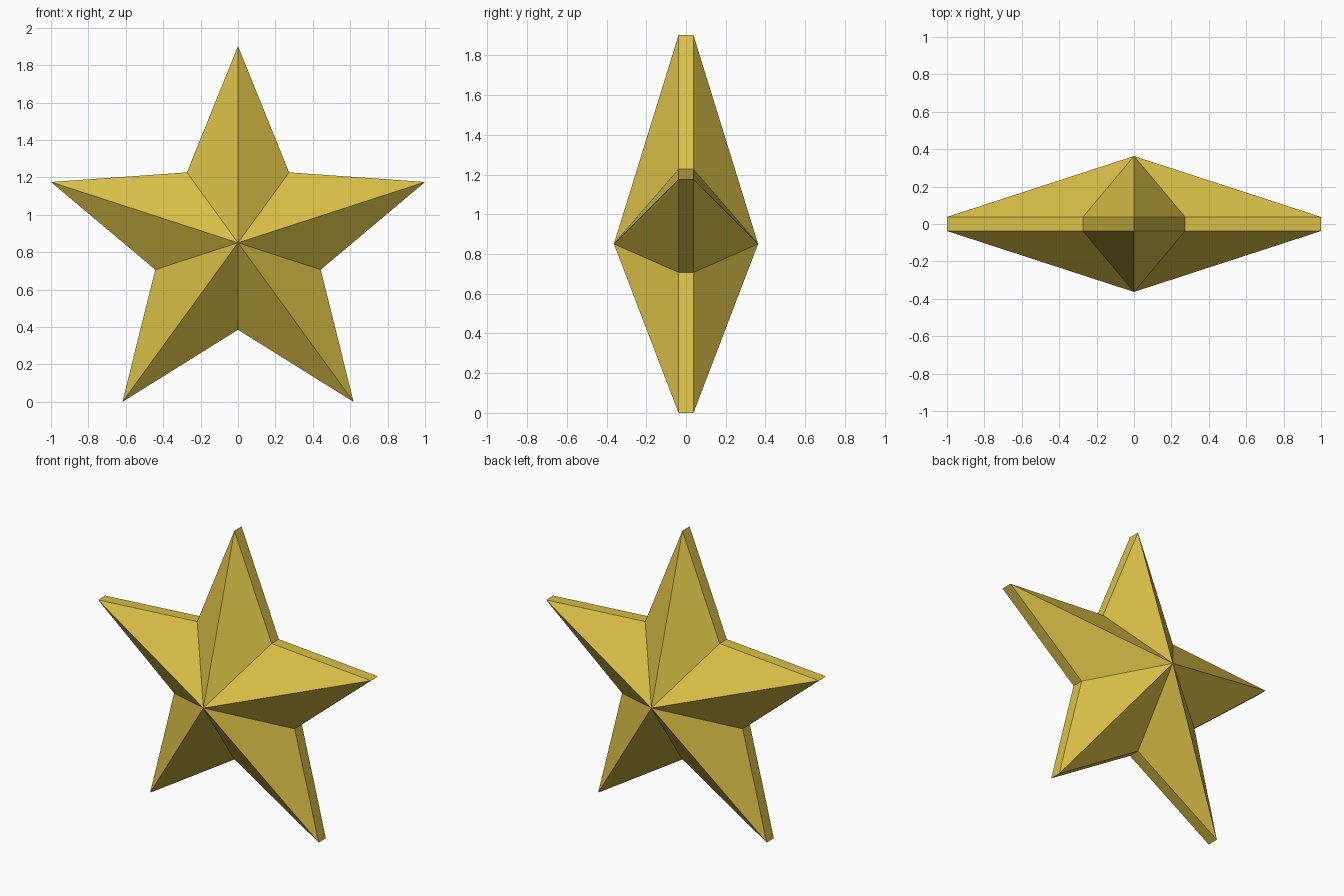
import bpy, bmesh, math

if "Cube" in bpy.data.objects:
    bpy.data.objects.remove(bpy.data.objects["Cube"])

OUTER = 1 / math.cos(math.radians(18))   # tip radius, star spans 2 units
INNER = 0.465                            # notch radius
CENTRE_Z = OUTER * math.cos(math.radians(36))
RIM, PEAK = 0.0375, 0.363                # half thickness at rim and centre

gold = bpy.data.materials.new("gold")
gold.diffuse_color = (0.70, 0.53, 0.062, 1)
gold.use_nodes = True
gold.node_tree.nodes["Principled BSDF"].inputs["Base Color"].default_value = gold.diffuse_color

bm = bmesh.new()


def ring(y):
    """Ten-point star outline at depth y."""
    verts = []
    for i in range(10):
        r = INNER if i % 2 else OUTER
        a = math.radians(36 * i)
        verts.append(bm.verts.new((r * math.sin(a), y, CENTRE_Z + r * math.cos(a))))
    return verts


# Flat rim, and faceted front and back meeting at a peak
front, back = ring(-RIM), ring(RIM)
front_peak = bm.verts.new((0, -PEAK, CENTRE_Z))
back_peak = bm.verts.new((0, PEAK, CENTRE_Z))
for i in range(10):
    j = (i + 1) % 10
    bm.faces.new((front[i], front[j], back[j], back[i]))
    bm.faces.new((front_peak, front[j], front[i]))
    bm.faces.new((back_peak, back[i], back[j]))
bmesh.ops.recalc_face_normals(bm, faces=bm.faces)

mesh = bpy.data.meshes.new("star")
bm.to_mesh(mesh)
bm.free()
mesh.materials.append(gold)
star = bpy.data.objects.new("star", mesh)
bpy.context.collection.objects.link(star)
